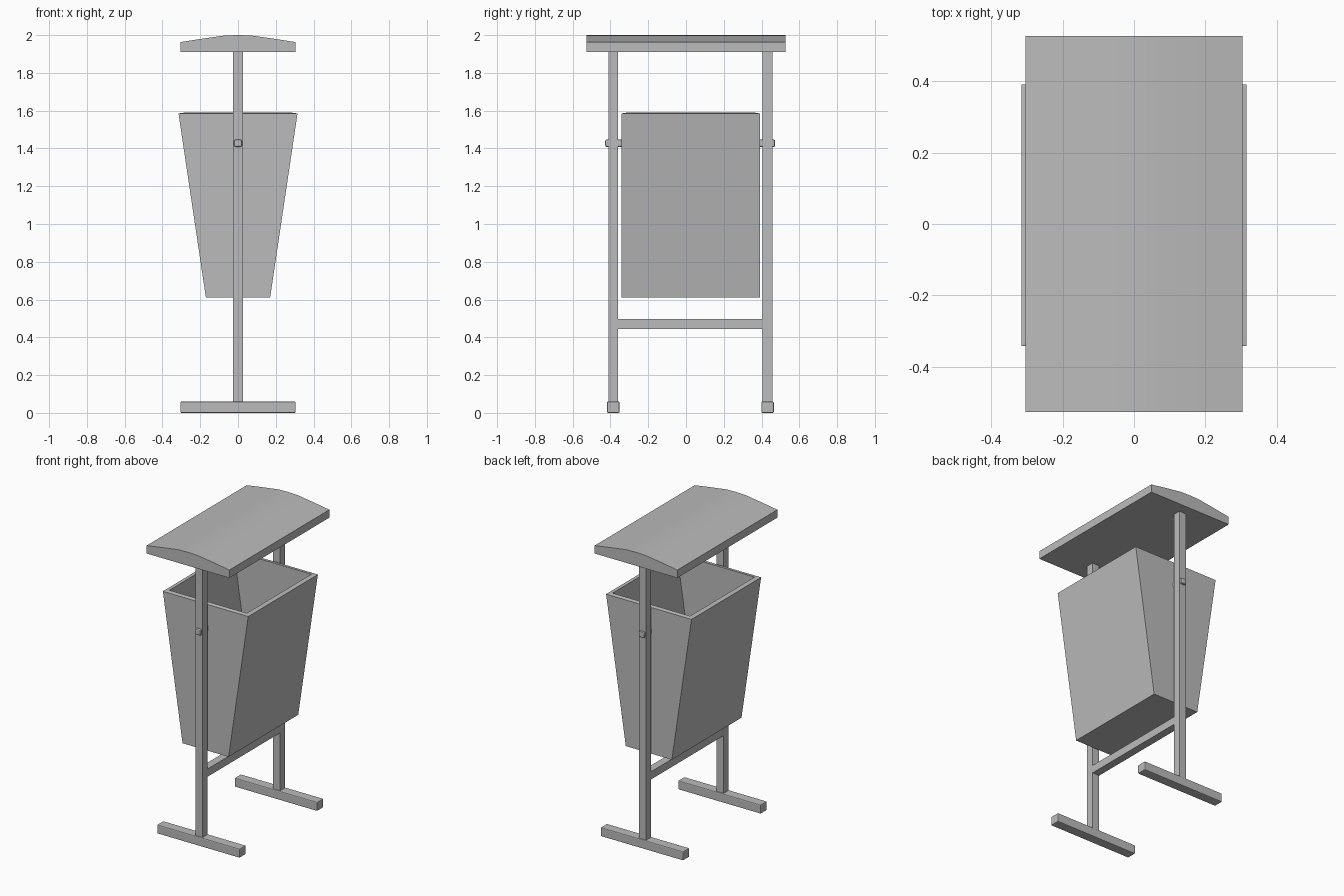
import bpy
import bmesh

cube = bpy.data.objects.get("Cube")
if cube:
    bpy.data.objects.remove(cube, do_unlink=True)

# Single painted-metal colour
GREY = (0.5, 0.5, 0.5, 1.0)
metal = bpy.data.materials.new("grey_metal")
metal.use_nodes = True
metal.diffuse_color = GREY
metal.node_tree.nodes["Principled BSDF"].inputs["Base Color"].default_value = GREY


def finish(name, bm, bevel=0.0):
    """Turn a bmesh into a named object with an optional soft edge."""
    bmesh.ops.recalc_face_normals(bm, faces=bm.faces)
    mesh = bpy.data.meshes.new(name)
    bm.to_mesh(mesh)
    bm.free()
    mesh.materials.append(metal)
    obj = bpy.data.objects.new(name, mesh)
    bpy.context.collection.objects.link(obj)
    if bevel:
        mod = obj.modifiers.new("soft_edges", 'BEVEL')
        mod.width = bevel
        mod.segments = 2
    return obj


def box(name, x, y, z, bevel=0.0):
    """Box from (min, max) ranges."""
    bm = bmesh.new()
    bmesh.ops.create_cube(bm, size=1)
    for v in bm.verts:
        v.co = [r[0] if c < 0 else r[1] for c, r in zip(v.co, (x, y, z))]
    return finish(name, bm, bevel)


# Stand: two posts on cross feet, joined by a low rail
TUBE = 0.026
FRONT, BACK = -0.385, 0.432
for side, y in (("front", FRONT), ("back", BACK)):
    box(side + "_post", (-TUBE, TUBE), (y - TUBE, y + TUBE), (0.05, 1.92))
    box(side + "_foot", (-0.305, 0.305), (y - 0.033, y + 0.033), (0, 0.06), 0.006)
box("lower_rail", (-TUBE, TUBE), (FRONT, BACK), (0.445, 0.497))

# Pivot pins through the posts into the bin
box("front_pin", (-0.02, 0.02), (-0.428, -0.335), (1.408, 1.447), 0.008)
box("back_pin", (-0.02, 0.02), (0.385, 0.472), (1.408, 1.447), 0.008)

# Tapered open bin, with wall thickness
BIN_Y = (-0.342, 0.392)
bm = bmesh.new()
bmesh.ops.create_cube(bm, size=1)
for v in bm.verts:
    top = v.co.z > 0
    v.co.x = (0.315 if top else 0.17) * (1 if v.co.x > 0 else -1)
    v.co.y = BIN_Y[v.co.y > 0]
    v.co.z = 1.585 if top else 0.61
lid = max(bm.faces, key=lambda f: f.calc_center_median().z)
bmesh.ops.delete(bm, geom=[lid], context='FACES_ONLY')
bin_body = finish("bin", bm)
shell = bin_body.modifiers.new("wall", 'SOLIDIFY')
shell.thickness = 0.028
shell.offset = -1
shell.use_even_offset = True

# Curved roof extruded from its arched end profile
half = [(0.305, 1.91), (0.305, 1.963), (0.19, 1.981), (0.07, 1.998)]
profile = half + [(-x, z) for x, z in reversed(half)]
profile.insert(4, (0, 2.0))
bm = bmesh.new()
end = bm.faces.new([bm.verts.new((x, -0.527, z)) for x, z in profile])
ext = bmesh.ops.extrude_face_region(bm, geom=[end])
bmesh.ops.translate(bm, vec=(0, 1.054, 0),
                    verts=[g for g in ext["geom"] if isinstance(g, bmesh.types.BMVert)])
roof = finish("roof", bm)
bpy.ops.object.select_all(action='DESELECT')
roof.select_set(True)
bpy.context.view_layer.objects.active = roof
bpy.ops.object.shade_smooth_by_angle(angle=0.5)
